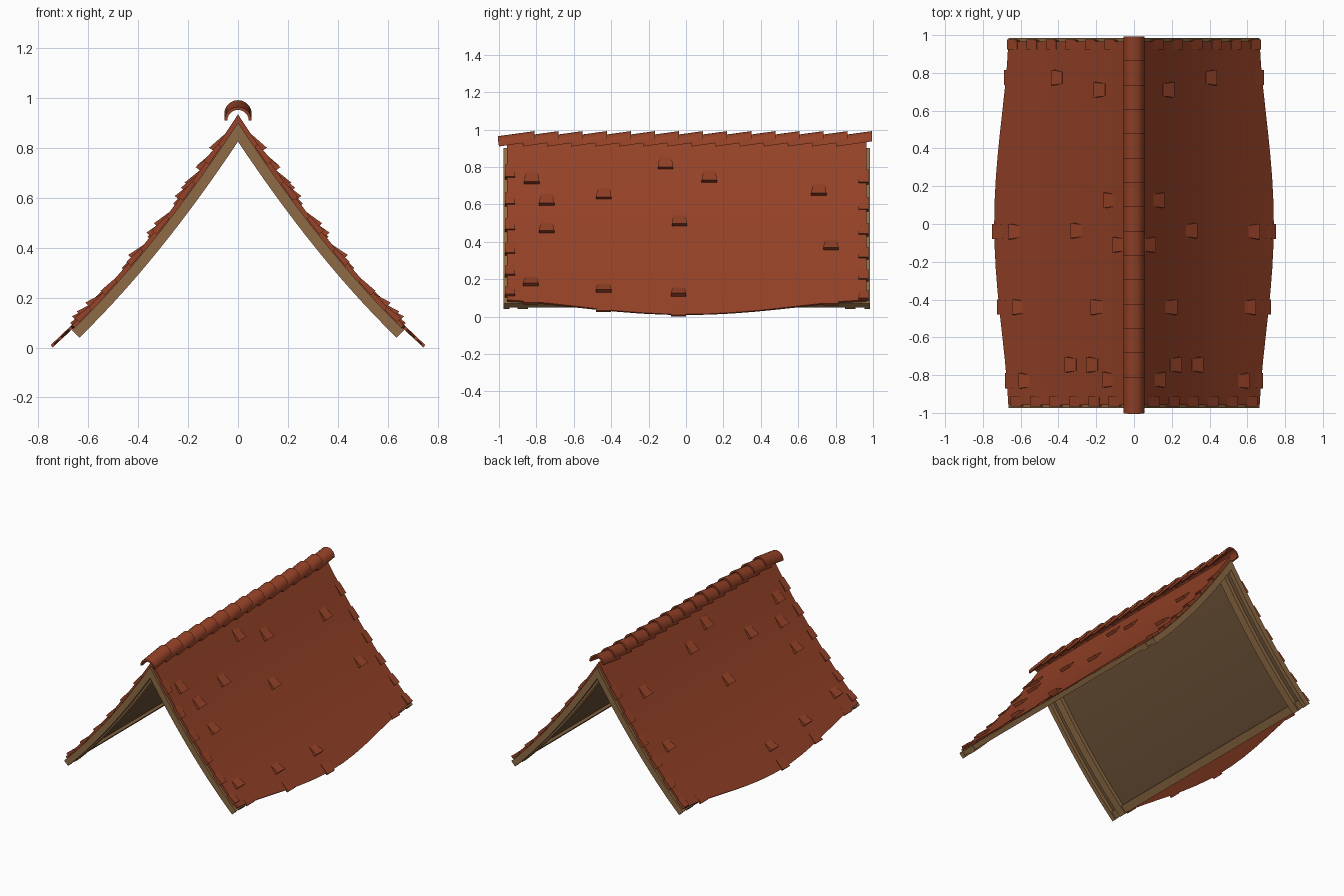
import bpy, bmesh, math

if "Cube" in bpy.data.objects:
    bpy.data.objects.remove(bpy.data.objects["Cube"])

def material(name, rgb):
    m = bpy.data.materials.new(name)
    m.diffuse_color = (*rgb, 1)
    m.use_nodes = True
    m.node_tree.nodes["Principled BSDF"].inputs["Base Color"].default_value = m.diffuse_color
    return m

TILE = material("terracotta", (0.30, 0.054, 0.020))
WOOD = material("light timber", (0.27, 0.145, 0.058))
DARK = material("dark timber", (0.155, 0.085, 0.040))

# Curved roof profile: P(x, d) is the underside curve offset by d along its normal
def normal_at(x):
    s = 1.5 - 0.83 * x
    l = math.hypot(1, s)
    return s / l, 1 / l

def P(x, d):
    nx, nz = normal_at(x)
    return x + d * nx, 0.826 - 1.5 * x + 0.415 * x * x + d * nz

def ridge_start(d):
    x = 0
    for _ in range(6):
        x = -d * normal_at(x)[0]
    return x

def finish(bm, name, mat, angle=None):
    bmesh.ops.remove_doubles(bm, verts=bm.verts, dist=1e-5)
    bmesh.ops.recalc_face_normals(bm, faces=bm.faces)
    me = bpy.data.meshes.new(name)
    bm.to_mesh(me)
    bm.free()
    me.materials.append(mat)
    ob = bpy.data.objects.new(name, me)
    bpy.context.collection.objects.link(ob)
    if angle:
        bpy.context.view_layer.objects.active = ob
        ob.select_set(True)
        bpy.ops.object.shade_smooth_by_angle(angle=math.radians(angle))
        ob.select_set(False)
    return ob

def strip(bm, ys, low, high, start=None, end=lambda y: 0.636, n=14):
    """Solid following the curve on both slopes; low/high give offsets at x."""
    for side in (-1, 1):
        rings = []
        for y in ys:
            ring = []
            for f in (low, high):
                a = ridge_start(f(0)) if start is None else start
                row = []
                for i in range(n + 1):
                    x = a + (end(y) - a) * i / n
                    px, pz = P(x, f(x))
                    row.append(bm.verts.new((side * px, y, pz)))
                ring.append(row)
            rings.append(ring)
        for (l0, h0), (l1, h1) in zip(rings, rings[1:]):
            for i in range(n):
                bm.faces.new((l0[i], l0[i+1], l1[i+1], l1[i]))
                bm.faces.new((h0[i], h0[i+1], h1[i+1], h1[i]))
            bm.faces.new((l0[n], h0[n], h1[n], l1[n]))
            if start is not None:
                bm.faces.new((l0[0], h0[0], h1[0], l1[0]))
        for l, h in (rings[0], rings[-1]):
            for i in range(n):
                bm.faces.new((l[i], l[i+1], h[i+1], h[i]))
        
def const(v):
    return lambda x: v

def wedge(bm, x0, x1, y, w0, w1, d, up0, up1):
    """Loose tile on both slopes: from x0 (upper) to x1 (lower)."""
    for side in (-1, 1):
        v = []
        for x, w, top in ((x0, w0, up0), (x1, w1, up1)):
            for dy, dd in ((-w, d), (w, d), (w, top), (-w, top)):
                px, pz = P(x, dd)
                v.append(bm.verts.new((side * px, y + dy, pz)))
        for f in ((0, 1, 2, 3), (4, 5, 6, 7), (0, 1, 5, 4), (1, 2, 6, 5), (2, 3, 7, 6), (3, 0, 4, 7)):
            bm.faces.new([v[i] for i in f])

# Tiled roof surface with bowed eaves and thinning lower edge
def eave(y):
    return 0.625 + 0.08 * max(0, math.cos(math.pi * y / 2)) ** 1.6

def taper(x):
    return min(1, max(0, (x - 0.56) / 0.145))

bm = bmesh.new()
ys = [-0.957 + 1.923 * i / 16 for i in range(17)]
strip(bm, ys, lambda x: 0.042 + 0.004 * taper(x), lambda x: 0.060 - 0.008 * taper(x), end=eave, n=16)
finish(bm, "tiled_roof", TILE, 30)

# Raised loose tiles (y, lower edge x)
bm = bmesh.new()
for y, x in ((0.775, 0.44), (0.71, 0.21), (0.125, 0.16), (-0.11, 0.11), (-0.035, 0.335),
             (-0.04, 0.67), (-0.44, 0.225), (-0.44, 0.65), (-0.745, 0.25), (-0.745, 0.365),
             (-0.825, 0.165), (-0.83, 0.615)):
    p = x - 0.062
    wedge(bm, p - 0.045, p, y, 0.032, 0.041, 0.05, 0.061, 0.082)
# Tile ends poking past the eaves
for y in (-0.83, -0.44, -0.04, 0.775):
    e = eave(y)
    wedge(bm, e - 0.05, e + 0.008, y, 0.035, 0.04, 0.045, 0.058, 0.057)
# Tile ends poking past the gables
for i in range(6):
    x = 0.03 + 0.105 * i
    wedge(bm, x, x + 0.05, -0.94, 0.025, 0.027, 0.045, 0.061, 0.070)
    wedge(bm, x + 0.02, x + 0.07, 0.95, 0.025, 0.027, 0.045, 0.061, 0.068)
finish(bm, "loose_tiles", TILE)

# Boarded underside
bm = bmesh.new()
strip(bm, (-0.955, 0.965), const(0.028), const(0.043), end=lambda y: 0.63)
finish(bm, "under_boards", DARK, 30)

# Gable barge boards and inner rafters
for name, y0, y1 in (("front_barge_board", -0.975, -0.945), ("front_rafter", -0.90, -0.845),
                     ("back_barge_board", 0.955, 0.985), ("back_rafter", 0.85, 0.905)):
    bm = bmesh.new()
    strip(bm, (y0, y1), const(0), const(0.042))
    finish(bm, name, WOOD, 30)

# Eave beams
bm = bmesh.new()
strip(bm, (-0.96, 0.97), const(0.010), const(0.0415), start=0.595, end=lambda y: 0.634, n=2)
finish(bm, "eave_beams", WOOD)

# Overlapping half-round ridge tiles, each rising toward the back
for k in range(15):
    bm = bmesh.new()
    n, y0, length = 12, -1 + 0.1288 * k, 0.19
    rings = []
    for t in (0, 1):
        for r in (0.055, 0.043):
            rings.append([bm.verts.new((r * math.cos(math.pi * i / n), y0 + length * t + 0.006 * math.sin(math.pi * i / n) * (-1 if t == 0 else 0),
                                        0.91 + 0.027 * t + r * math.sin(math.pi * i / n))) for i in range(n + 1)])
    o0, i0, o1, i1 = rings
    for a, b in ((o0, o1), (i0, i1), (o0, i0), (o1, i1)):
        for i in range(n):
            bm.faces.new((a[i], a[i+1], b[i+1], b[i]))
    for i in (0, n):
        bm.faces.new((o0[i], o1[i], i1[i], i0[i]))
    finish(bm, f"ridge_tile_{k + 1}", TILE, 40)
